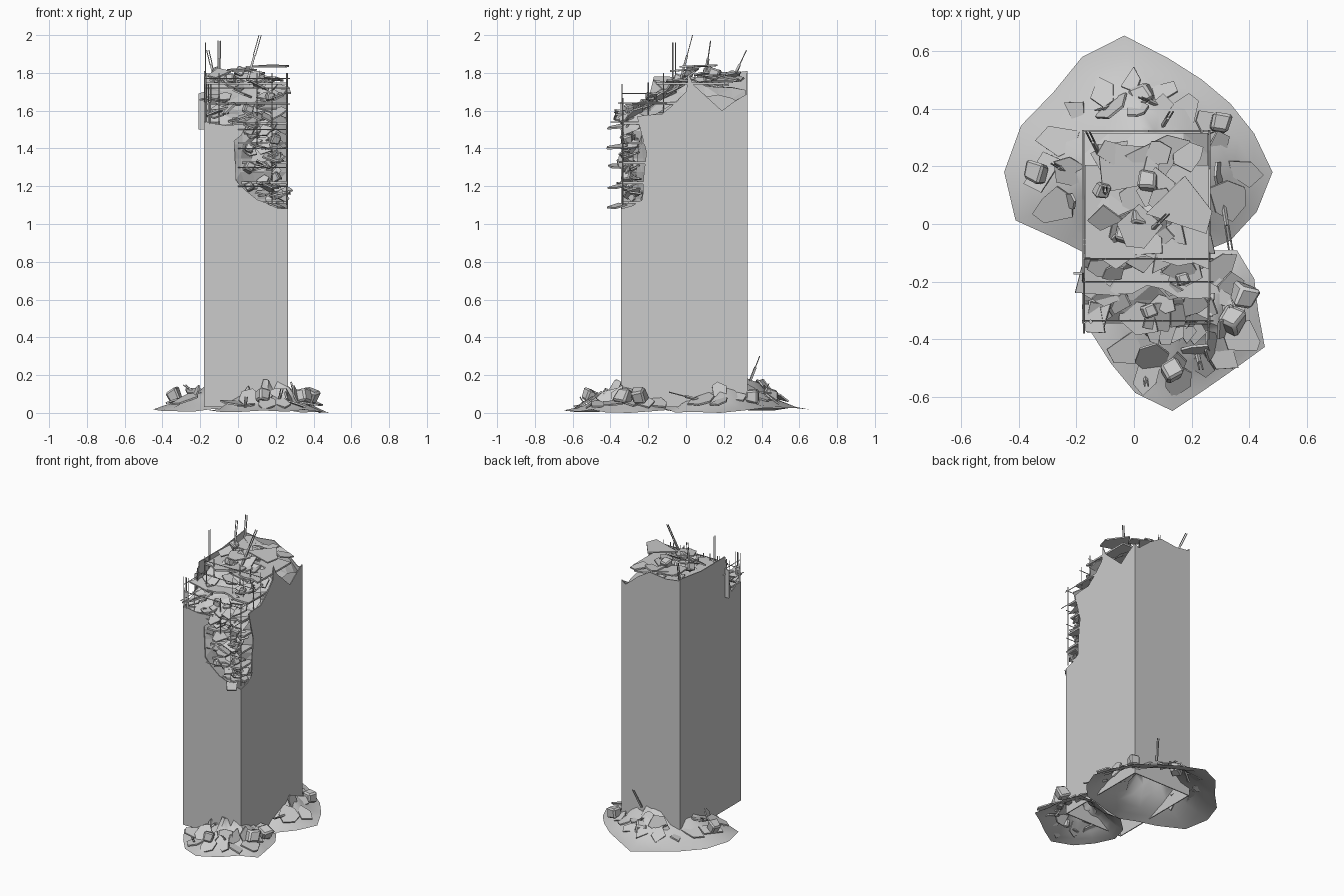
import bpy, bmesh, math, random
from mathutils import Vector, Matrix, Euler

if "Cube" in bpy.data.objects:
    bpy.data.objects.remove(bpy.data.objects["Cube"])

rnd = random.Random(7)
U = rnd.uniform
X0, X1, Y0, Y1, ZB = -0.18, 0.265, -0.345, 0.325, 0.03


def finish(bm, name, smooth=None):
    bmesh.ops.recalc_face_normals(bm, faces=bm.faces)
    me = bpy.data.meshes.new(name)
    bm.to_mesh(me)
    bm.free()
    ob = bpy.data.objects.new(name, me)
    bpy.context.collection.objects.link(ob)
    if smooth:
        bpy.context.view_layer.objects.active = ob
        ob.select_set(True)
        bpy.ops.object.shade_smooth_by_angle(angle=math.radians(smooth))
        ob.select_set(False)


def prism(bm, pts, offset):
    """Closed polygon of 3D points extruded by an offset vector."""
    f = bm.faces.new([bm.verts.new(p) for p in pts])
    r = bmesh.ops.extrude_face_region(bm, geom=[f], use_keep_orig=True)
    bmesh.ops.translate(bm, vec=offset, verts=[v for v in r['geom'] if isinstance(v, bmesh.types.BMVert)])


def place(loc, rot):
    return Matrix.Translation(loc) @ Euler([math.radians(a) for a in rot]).to_matrix().to_4x4()


def shard(bm, loc, size, rot):
    """Thin irregular broken slab, rotation in degrees."""
    m = place(loc, rot)
    n = rnd.choice((4, 5, 6))
    pts = []
    for i in range(n):
        a = (i + U(-.3, .3)) * math.tau / n
        k = size * U(.75, 1.2) / 2
        pts.append(m @ Vector((math.cos(a) * k, math.sin(a) * k * .8, 0)))
    prism(bm, pts, m.to_3x3() @ Vector((0, 0, -.009)))


def rock(bm, loc, s):
    """Rounded lump of concrete."""
    b = bmesh.new()
    bmesh.ops.create_cube(b, size=s)
    for v in b.verts:
        v.co *= U(.75, 1.15)
    bmesh.ops.bevel(b, geom=b.edges[:], offset=s * .13, segments=1, affect='EDGES')
    b.transform(place(loc, [U(-30, 30) for _ in range(3)]))
    me = bpy.data.meshes.new("tmp")
    b.to_mesh(me)
    b.free()
    bm.from_mesh(me)
    bpy.data.meshes.remove(me)


def bar(bm, a, b, r=0.003):
    a, b = Vector(a), Vector(b)
    d = b - a
    m = Matrix.Translation((a + b) / 2) @ d.to_track_quat('Z', 'Y').to_matrix().to_4x4()
    bmesh.ops.create_cone(bm, cap_ends=True, segments=4, radius1=r, radius2=r, depth=d.length, matrix=m)


def broken_beam(bm, a, b):
    """Thick stub with two thin bars sticking out of its end."""
    a, b = Vector(a), Vector(b)
    mid = a.lerp(b, .55)
    bar(bm, a, mid, .008)
    for s in (-.006, .006):
        bar(bm, mid + Vector((s, 0, 0)), b + Vector((s, 0, 0)))


def sheet(name, rows):
    """Faceted surface through rows of points."""
    bm = bmesh.new()
    rows = [[bm.verts.new(p) for p in row] for row in rows]
    for a, b in zip(rows, rows[1:]):
        for i in range(len(a) - 1):
            bm.faces.new((a[i], a[i + 1], b[i + 1], b[i]))
    bmesh.ops.triangulate(bm, faces=bm.faces[:])
    finish(bm, name)


def jagged(prof):
    """Adds a nicked point in the middle of each stretch of a broken edge."""
    out = [prof[0]]
    for (u, z), (v, w) in zip(prof, prof[1:]):
        out += [((u + v) / 2 + U(-.008, .008), (z + w) / 2 + U(-.018, .018)), (v, w)]
    return out


# Tower walls: flat panels with broken top edges
front = [(X0, 1.54), (.05, 1.53), (-.02, 1.44), (-.01, 1.23), (.1, 1.13), (X1, 1.08)]
right = [(Y0, 1.08), (-.23, 1.13), (-.21, 1.38), (-.26, 1.57), (-.13, 1.58), (0, 1.7), (.01, 1.8), (.08, 1.7),
         (.19, 1.6), (Y1, 1.69)]
left = [(Y0, 1.54), (-.24, 1.51), (-.17, 1.78), (Y1, 1.81)]
back = [(X0, 1.8), (.05, 1.8), (.23, 1.67), (X1, 1.69)]
T = 0.006
for name, prof, pos, off in (("front_wall", front, Y0, (0, T, 0)), ("back_wall", back, Y1, (0, -T, 0)),
                             ("left_wall", left, X0, (T, 0, 0)), ("right_wall", right, X1, (-T, 0, 0))):
    bm = bmesh.new()
    loop = [(prof[0][0], ZB)] + jagged(prof) + [(prof[-1][0], ZB)]
    prism(bm, [(u, pos, z) if off[1] else (pos, u, z) for u, z in loop], off)
    finish(bm, name)


# Faceted rubble filling the roof, stepping up towards the back
def roof_z(y):
    return 1.53 + (y - Y0) * .62 if y < .04 else 1.77 - (y - .04) * .25


rows = []
for j in range(10):
    y = Y0 + .01 + j * (Y1 - Y0 - .02) / 9
    rows.append([(X0 + .008 + i * .0858, y, roof_z(y) - (.07 if i == 5 else .01) + U(-.02, .02)) for i in range(6)])
sheet("roof_rubble_bed", rows)

# Recessed rubble face behind the broken corner
rows = []
for k in range(8):
    z = 1.06 + k * .072
    rows.append([(-.03 + i * .0576 + (U(-.015, .015) if 0 < i < 5 else 0),
                  -.338 + .14 * (i / 5) ** .8 + (U(-.02, .02) if 0 < i < 5 else 0), z) for i in range(6)])
sheet("corner_rubble_bed", rows)

# Broken floor slabs with jagged front edges
bm = bmesh.new()
for k in range(7):
    z = 1.12 + k * .105
    yf = -.33 if k < 5 else Y0 + (k - 4) * .1
    xl = (.1, 0, .02, 0)[k] if k < 4 else X0 + .01
    yb, xr = yf + (.13 if k < 4 else .35), X1 - .005
    edge = [(xl + (xr - xl) * i / 8, yf + U(-.02, .035), z) for i in range(9)]
    prism(bm, edge + [(xr, yb, z), (xl, yb, z)], (0, 0, -.012))
finish(bm, "broken_floors")

# Loose slabs and lumps hanging out of the broken corner
bm = bmesh.new()
for i in range(34):
    z = U(1.14, 1.53)
    shard(bm, (U(.03 if z > 1.2 else .12, .24), U(-.33, -.27), z), U(.07, .13), (U(-10, 80), U(-30, 30), U(-40, 40)))
for k in range(5):
    shard(bm, (.21 - k * .035, -.36, 1.1 + k * .105), .12, (14, U(-10, 10), 90))
finish(bm, "corner_slabs")
bm = bmesh.new()
for k in range(7):
    rock(bm, (.06 + .14 * (k % 2), -.31, 1.2 + k * .05), U(.045, .06))
finish(bm, "corner_lumps", 30)

# Slabs and lumps over the stepped roof, with a few large plates on top
bm = bmesh.new()
for i in range(34):
    y = U(-.33, .02)
    shard(bm, (U(-.14, .23), y, roof_z(y) + U(.01, .05)), U(.08, .17), (U(0, 45), U(-25, 25), U(-60, 60)))
for i in range(12):
    shard(bm, (U(-.12, .19), U(.05, .27), U(1.74, 1.8)), U(.1, .18), (U(-12, 12), U(-10, 14), U(0, 90)))
for x, y, z, s in ((.18, .06, 1.84, .25), (-.03, .2, 1.79, .26), (.09, .22, 1.77, .22), (-.1, -.2, 1.65, .22),
                   (.02, -.01, 1.82, .17)):
    shard(bm, (x, y, z), s, (U(2, 10), U(-4, 8), U(0, 60)))
finish(bm, "roof_slabs")
bm = bmesh.new()
for x, y in ((.01, .02), (-.04, -.04), (.17, -.19), (.05, .15), (-.11, .12), (.05, -.3)):
    rock(bm, (x, y, roof_z(y) + .05), U(.045, .065))
finish(bm, "roof_lumps", 30)

# Reinforcing bars: broken beams on top, then the exposed mesh
bm = bmesh.new()
broken_beam(bm, (.05, -.03, 1.76), (.117, .035, 2))
broken_beam(bm, (-.1, .1, 1.76), (-.1, .13, 1.97))
broken_beam(bm, (-.12, .24, 1.75), (-.16, .32, 1.92))
for x in (-.172, -.15):
    broken_beam(bm, (x, -.338, 1.53), (x, -.338, 1.74))
for y in (-.07, -.055):
    bar(bm, (X0 + .007, y, 1.6), (X0 + .007, y, 1.96))
for y in (-.335, -.2, -.12):
    top = roof_z(y) + .13
    for x in (-.17, -.1, .1, .18, .258):
        low = 1.1 if x > .1 and y < -.3 else top - .25
        bar(bm, (x, y, low), (x, y, top))
    bar(bm, (X0, y, top - .03), (X1 + .01, y, top - .03))
for k in range(4):
    bar(bm, (0, Y0, 1.2 + k * .1), (X1, Y0, 1.2 + k * .1))
    bar(bm, (X0 + .007 if k % 2 else X1 - .007, -.4 + k * .02, 1.54 + k * .05),
        (X0 + .007 if k % 2 else X1 - .007, -.1, 1.54 + k * .05))
finish(bm, "reinforcing_bars")

# Loose cladding strip on the left side
bm = bmesh.new()
prism(bm, [(x, -.175, z) for x, z in ((-.21, 1.5), (X0, 1.5), (X0, 1.7), (-.21, 1.69))], (0, .008, 0))
finish(bm, "cladding_strip")


# Debris mounds: two smooth lobed skirts around the base
def mound_z(t):
    return .018 + .185 * max(0, min(1, 1.28 - t * 1.28)) ** 1.5


def mound(name, cx, cy, radii, k):
    bm = bmesh.new()
    n = len(radii)
    top = bm.verts.new((cx, cy, .2 * k))
    prev = None
    for t in (.22, .35, .5, .68, .85, 1):
        ring = []
        for i, r in enumerate(radii):
            a = i * math.tau / n
            z = mound_z(t) * k * (U(.75, 1.25) if t < 1 else U(.1, 1.6))
            ring.append(bm.verts.new((cx + math.cos(a) * r * t, cy + math.sin(a) * r * t, z)))
        for i in range(n):
            q = (i + 1) % n
            bm.faces.new((prev[i], prev[q], ring[q], ring[i]) if prev else (top, ring[q], ring[i]))
        prev = ring
    prev[0].co.z = 0
    finish(bm, name, 60)


BACK = (.05, .18, [.43, .39, .37, .37, .4, .48, .46, .43, .47, .5, .49, .38, .35, .34, .33, .33, .37, .4], 1.08)
FRONT = (.17, -.3, [.26, .27, .28, .22, .17, .17, .24, .29, .33, .31, .33, .35, .28, .27, .31], .7)
mound("back_mound", *BACK)
mound("front_mound", *FRONT)

# Slabs and bars scattered on the mounds, leaning against the tower
slabs, bars = bmesh.new(), bmesh.new()
for cx, cy, radii, k in (BACK, FRONT):
    for i, r in enumerate(radii):
        a = i * math.tau / len(radii)
        for t in (U(.45, .6), U(.65, .8)):
            x, y = cx + math.cos(a) * r * t, cy + math.sin(a) * r * t
            if X0 - .02 < x < X1 + .02 and Y0 - .02 < y < Y1 + .02:
                continue
            z = mound_z(t) * k
            lean = U(-10, 75) if t < .6 else U(0, 35)
            shard(slabs, (x, y, z + .015), U(.09, .17), (U(-20, 20), lean, math.degrees(a) + U(-25, 25)))
            if rnd.random() < .25:
                broken_beam(bars, (x, y, z), (x + U(-.07, .07), y + U(-.07, .07), z + U(.03, .08)))
broken_beam(bars, (.1, .34, .17), (.13, .39, .3))
broken_beam(bars, (.305, .1, .06), (.335, -.09, .11))
finish(slabs, "ground_slabs")
finish(bars, "ground_bars")
bm = bmesh.new()
for x, y in ((.03, .45), (.3, .35), (-.34, .18), (.34, -.33), (.13, -.51), (.38, -.25)):
    rock(bm, (x, y, .09), U(.065, .085))
finish(bm, "ground_lumps", 30)
